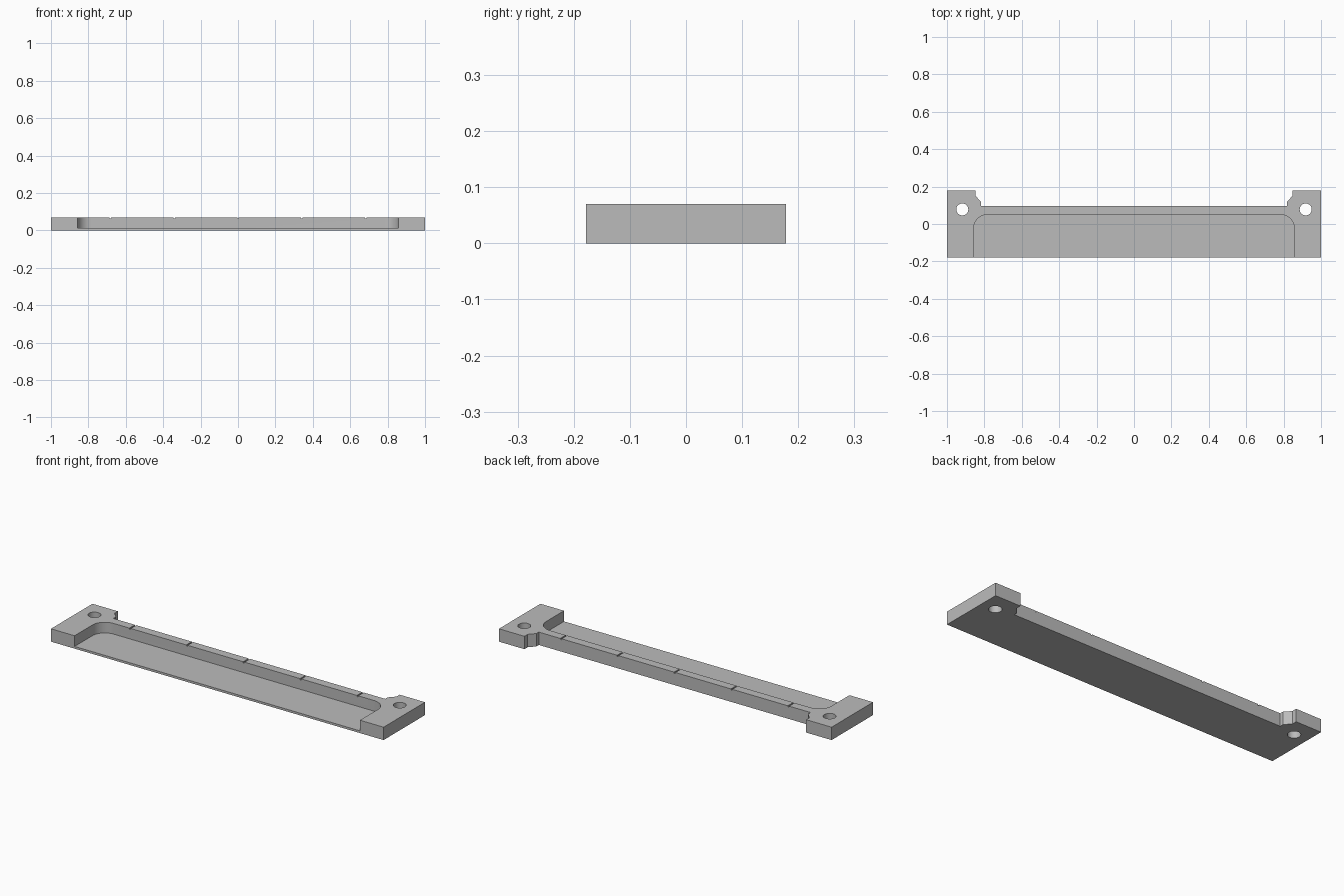
import bpy, bmesh, math

if "Cube" in bpy.data.objects:
    bpy.data.objects.remove(bpy.data.objects["Cube"])

H = 0.07        # overall height
FLOOR = 0.012   # thickness of the recessed floor
Y = 0.178       # half depth
RAIL_BACK, RAIL_FRONT = 0.097, 0.05

grey = bpy.data.materials.new("grey")
grey.diffuse_color = (0.5, 0.5, 0.5, 1)
grey.use_nodes = True
grey.node_tree.nodes["Principled BSDF"].inputs["Base Color"].default_value = grey.diffuse_color


def prism(name, outline, z0, z1):
    """Extrude a counter-clockwise xy outline from z0 to z1."""
    bm = bmesh.new()
    face = bm.faces.new([bm.verts.new((x, y, z0)) for x, y in outline])
    ext = bmesh.ops.extrude_face_region(bm, geom=[face])
    top = [v for v in ext["geom"] if isinstance(v, bmesh.types.BMVert)]
    bmesh.ops.translate(bm, verts=top, vec=(0, 0, z1 - z0))
    bmesh.ops.recalc_face_normals(bm, faces=bm.faces)
    mesh = bpy.data.meshes.new(name)
    bm.to_mesh(mesh)
    bm.free()
    mesh.materials.append(grey)
    obj = bpy.data.objects.new(name, mesh)
    bpy.context.collection.objects.link(obj)
    return obj


def mirrored(half):
    """Close a right-hand half outline with its mirror image."""
    return half + [(-x, y) for x, y in reversed(half)]


def arc(cx, cy, r, a0, a1, n):
    return [(cx + r * math.cos(math.radians(a0 + (a1 - a0) * i / n)),
             cy + r * math.sin(math.radians(a0 + (a1 - a0) * i / n)))
            for i in range(n + 1)]


# Body with two mounting ears and a chamfered notch beside each ear
body = prism("mounting_tray", mirrored([
    (1, -Y), (1, Y), (0.847, Y), (0.847, 0.15),
    (0.817, 0.118), (0.817, RAIL_BACK)]), 0, H)

# Recess open to the front, with rounded back corners
r = 0.075
cutters = [prism("recess_cutter", mirrored(
    [(0.858, -Y - 0.1)] + arc(0.858 - r, RAIL_FRONT - r, r, 0, 90, 12)),
    FLOOR, H + 0.1)]

# Screw holes through the ears
for side in (-1, 1):
    hole = arc(side * 0.918, 0.078, 0.032, 0, 360, 32)[:-1]
    cutters.append(prism("hole_cutter", hole, -0.1, H + 0.1))

# Shallow grooves across the back rail
for i in range(-2, 3):
    x, w = i * 0.342, 0.004
    cutters.append(prism("groove_cutter", [
        (x - w, 0.02), (x + w, 0.02), (x + w, 0.13), (x - w, 0.13)],
        H - 0.006, H + 0.1))

bpy.context.view_layer.objects.active = body
body.select_set(True)
for cutter in cutters:
    mod = body.modifiers.new("cut", "BOOLEAN")
    mod.operation = "DIFFERENCE"
    mod.solver = "EXACT"
    mod.object = cutter
    bpy.ops.object.modifier_apply(modifier=mod.name)
    bpy.data.objects.remove(cutter, do_unlink=True)

bpy.ops.object.shade_smooth_by_angle(angle=math.radians(30))
